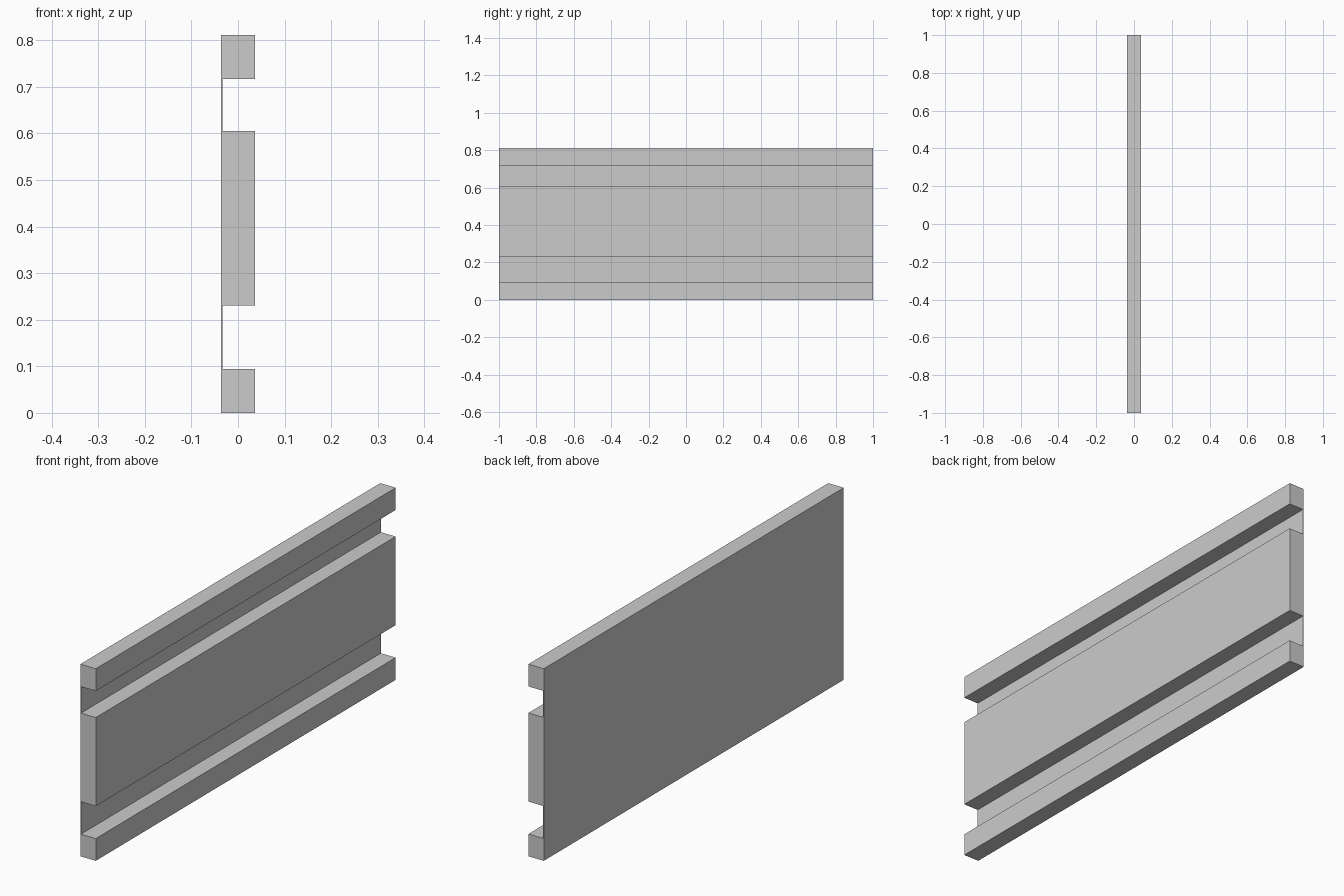
import bpy
import bmesh
from mathutils import Vector

if "Cube" in bpy.data.objects:
    bpy.data.objects.remove(bpy.data.objects["Cube"])

BACK, FACE, WEB = -0.036, 0.036, -0.033   # x of back, front face and groove floor
HEIGHT, LENGTH = 0.811, 2.0
GROOVES = [(0.094, 0.231), (0.605, 0.717)]  # bottom and top z of each groove

# Cross-section in x/z: flat back, front face stepped in at each groove
profile = [(BACK, 0), (FACE, 0)]
for low, high in GROOVES:
    profile += [(FACE, low), (WEB, low), (WEB, high), (FACE, high)]
profile += [(FACE, HEIGHT), (BACK, HEIGHT)]

# Grooved panel: the section extruded along y
bm = bmesh.new()
section = bm.faces.new([bm.verts.new((x, -LENGTH / 2, z)) for x, z in profile])
result = bmesh.ops.extrude_face_region(bm, geom=[section], use_keep_orig=True)
moved = [v for v in result["geom"] if isinstance(v, bmesh.types.BMVert)]
bmesh.ops.translate(bm, verts=moved, vec=Vector((0, LENGTH, 0)))
bmesh.ops.recalc_face_normals(bm, faces=bm.faces)

mesh = bpy.data.meshes.new("grooved_panel")
bm.to_mesh(mesh)
bm.free()
panel = bpy.data.objects.new("grooved_panel", mesh)
bpy.context.collection.objects.link(panel)
